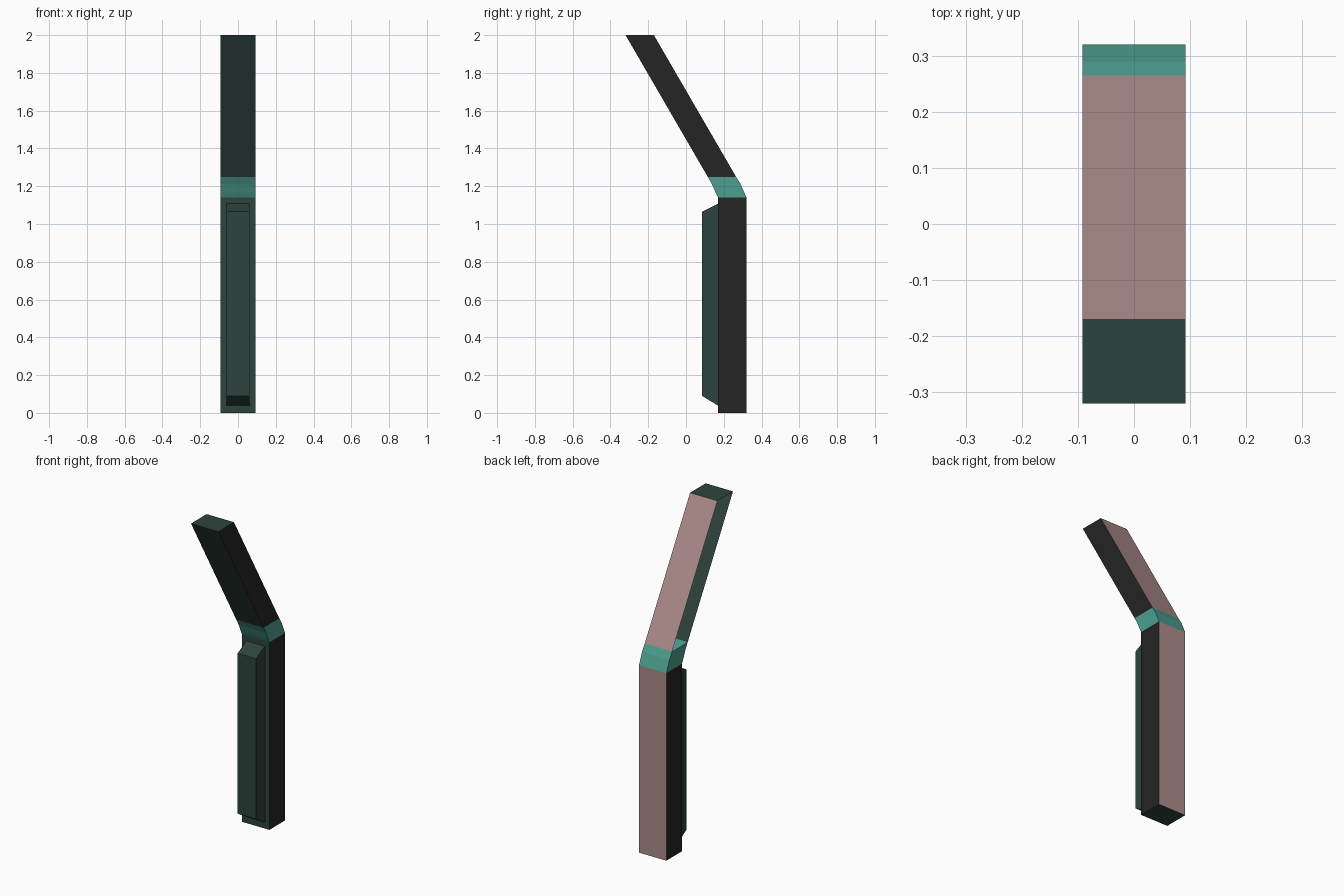
import bpy, bmesh

cube = bpy.data.objects.get("Cube")
if cube:
    bpy.data.objects.remove(cube, do_unlink=True)


def material(name, rgb):
    m = bpy.data.materials.new(name)
    m.use_nodes = True
    m.diffuse_color = (*rgb, 1)
    m.node_tree.nodes["Principled BSDF"].inputs["Base Color"].default_value = (*rgb, 1)
    return m


GREEN = material("dark green", (0.027, 0.056, 0.047))
BLACK = material("panel black", (0.018, 0.018, 0.018))
PINK = material("dusty pink", (0.42, 0.26, 0.26))
TEAL = material("teal", (0.076, 0.345, 0.28))


def loft(name, rings, half_width, mats):
    """Skin a box through (front y, back y, front z, back z) rings."""
    bm = bmesh.new()
    loops = []
    for yf, yb, zf, zb in rings:
        corners = [(-1, yf, zf), (1, yf, zf), (1, yb, zb), (-1, yb, zb)]
        loops.append([bm.verts.new((s * half_width, y, z)) for s, y, z in corners])
    bottom = bm.faces.new(loops[0][::-1])
    top = bm.faces.new(loops[-1])
    sides = [[], [], [], []]          # front, +x, back, -x
    for a, b in zip(loops, loops[1:]):
        for i in range(4):
            j = (i + 1) % 4
            sides[i].append(bm.faces.new((a[i], a[j], b[j], b[i])))
    mesh = bpy.data.meshes.new(name)
    for m in mats:
        mesh.materials.append(m)
    obj = bpy.data.objects.new(name, mesh)
    bpy.context.collection.objects.link(obj)
    return bm, obj, bottom, top, sides


def finish(bm, obj, removed=()):
    if removed:
        bmesh.ops.delete(bm, geom=list(removed), context='FACES')
    bm.to_mesh(obj.data)
    bm.free()


def arm(name, rings, open_left, open_end):
    """Casing with a pink back and framed black side panels."""
    bm, obj, bottom, top, sides = loft(name, rings, 0.092, [GREEN, BLACK, PINK])
    sides[2][0].material_index = 2
    panels = [sides[1][0], sides[3][0]]
    bmesh.ops.inset_individual(bm, faces=panels, thickness=0.017)
    for p in panels:
        p.material_index = 1
    removed = [top if open_end == "top" else bottom]
    if open_left:
        removed.append(panels[1])
    finish(bm, obj, removed)


# Upright lower casing and slanted upper casing, hollow towards the joint
arm("lower_arm", [(0.17, 0.32, 0, 0), (0.17, 0.32, 1.14, 1.14)], False, "top")
arm("upper_arm", [(0.115, 0.265, 1.25, 1.25), (-0.32, -0.17, 2, 2)], True, "bottom")

# Bent sleeve joining the two casings
bm, obj, bottom, top, sides = loft("joint", [
    (0.17, 0.32, 1.14, 1.14), (0.155, 0.307, 1.17, 1.17),
    (0.138, 0.29, 1.21, 1.21), (0.115, 0.265, 1.25, 1.25)], 0.092, [TEAL])
finish(bm, obj, [bottom, top])

# Raised pad on the front with sloping ends
bm, obj, bottom, top, sides = loft("front_pad", [
    (0.085, 0.17, 0.09, 0.038), (0.085, 0.17, 1.065, 1.108)], 0.062, [GREEN])
finish(bm, obj, sides[2])
